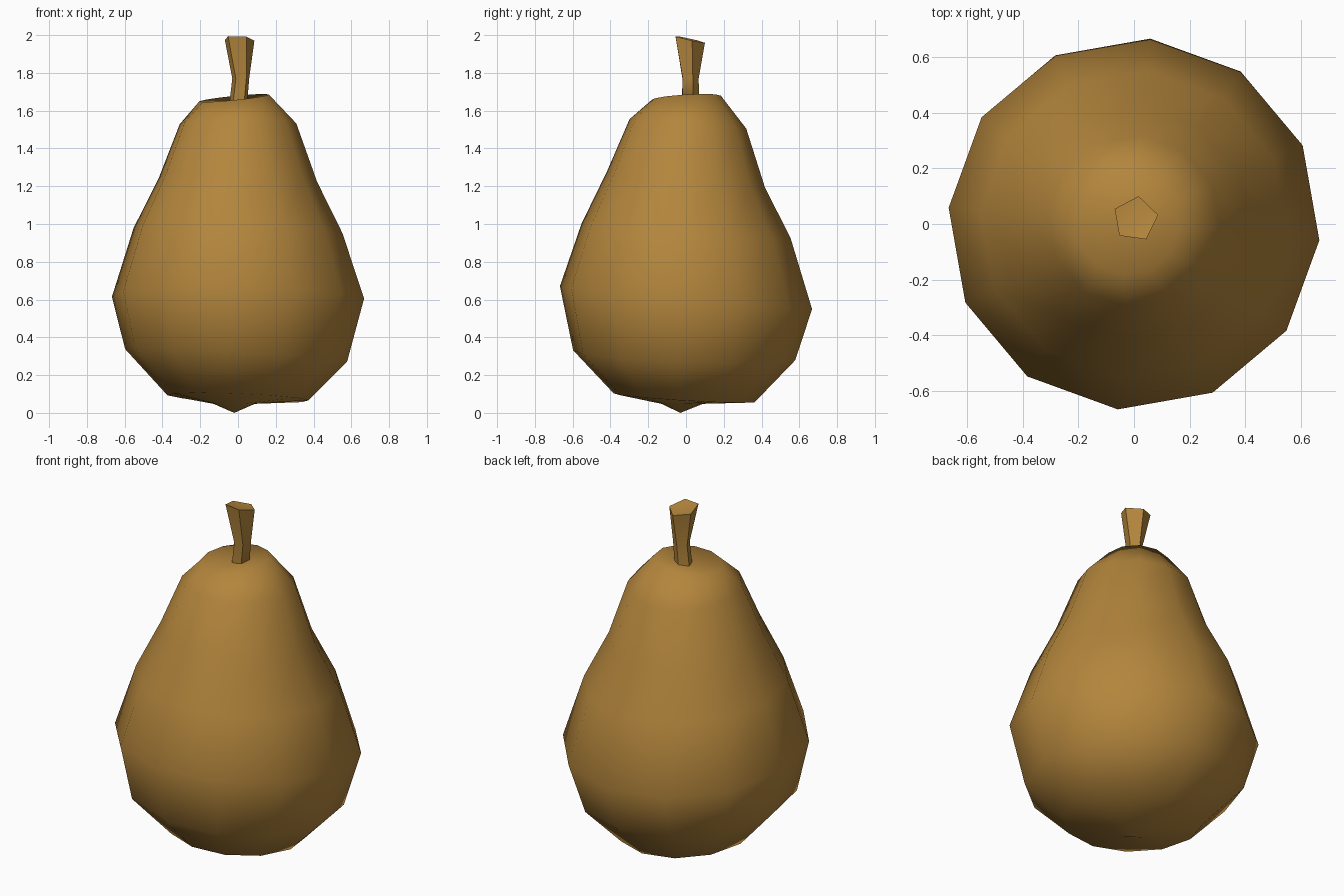
import bpy, bmesh, math

if "Cube" in bpy.data.objects:
    bpy.data.objects.remove(bpy.data.objects["Cube"])

skin = bpy.data.materials.new("golden brown")
skin.diffuse_color = (0.45, 0.235, 0.045, 1)
skin.use_nodes = True
skin.node_tree.nodes["Principled BSDF"].inputs["Base Color"].default_value = skin.diffuse_color


def ring(bm, x, y, z, r, sx, sy, n, turn):
    """One loop of points, tilted by slopes sx and sy."""
    pts = []
    for i in range(n):
        a = math.radians(turn) + math.tau * i / n
        dx, dy = r * math.cos(a), r * math.sin(a)
        pts.append(bm.verts.new((x + dx, y + dy, z + sx * dx + sy * dy)))
    return pts


def loft(name, rings, n, bottom, top, angle):
    """Skin a stack of rings and close both ends with a fan."""
    bm = bmesh.new()
    loops = [ring(bm, *r[:6], n, r[6]) for r in rings]
    lo, hi = bm.verts.new(bottom), bm.verts.new(top)
    for i in range(n):
        j = (i + 1) % n
        for a, b in zip(loops, loops[1:]):
            bm.faces.new((a[i], a[j], b[j], b[i]))
        bm.faces.new((lo, loops[0][j], loops[0][i]))
        bm.faces.new((hi, loops[-1][i], loops[-1][j]))
    bmesh.ops.recalc_face_normals(bm, faces=bm.faces)
    me = bpy.data.meshes.new(name)
    bm.to_mesh(me)
    bm.free()
    me.materials.append(skin)
    ob = bpy.data.objects.new(name, me)
    bpy.context.collection.objects.link(ob)
    bpy.ops.object.select_all(action='DESELECT')
    ob.select_set(True)
    bpy.context.view_layer.objects.active = ob
    bpy.ops.object.shade_smooth_by_angle(angle=math.radians(angle))
    return ob


# pear body: x, y, z, radius, x slope, y slope, turn
body = [
    (-0.02, -0.02, 0.048, 0.11, 0.00, 0.00, -5),
    (0.00, -0.01, 0.080, 0.375, -0.04, -0.06, -5),
    (-0.01, -0.01, 0.305, 0.59, -0.06, -0.04, -5),
    (0.00, 0.00, 0.610, 0.67, -0.015, -0.09, -5),
    (0.00, 0.00, 0.965, 0.555, -0.03, -0.065, -5),
    (0.00, 0.00, 1.235, 0.42, -0.035, -0.10, -5),
    (0.00, 0.01, 1.530, 0.31, 0.00, -0.08, -5),
    (-0.02, 0.00, 1.667, 0.185, 0.10, 0.06, -5),
]
loft("pear_body", body, 12, (-0.02, -0.03, 0.0), (0.0, 0.01, 1.65), 80)

# five sided stem, flaring to a slanted end
stem = [
    (0.00, 0.02, 1.62, 0.05, 0, 0, 20),
    (0.015, 0.02, 1.77, 0.047, 0, 0, 20),
    (0.005, 0.018, 1.978, 0.083, -0.05, -0.22, 10),
]
loft("stem", stem, 5, (0, 0.02, 1.60), (0.005, 0.018, 1.965), 60)
